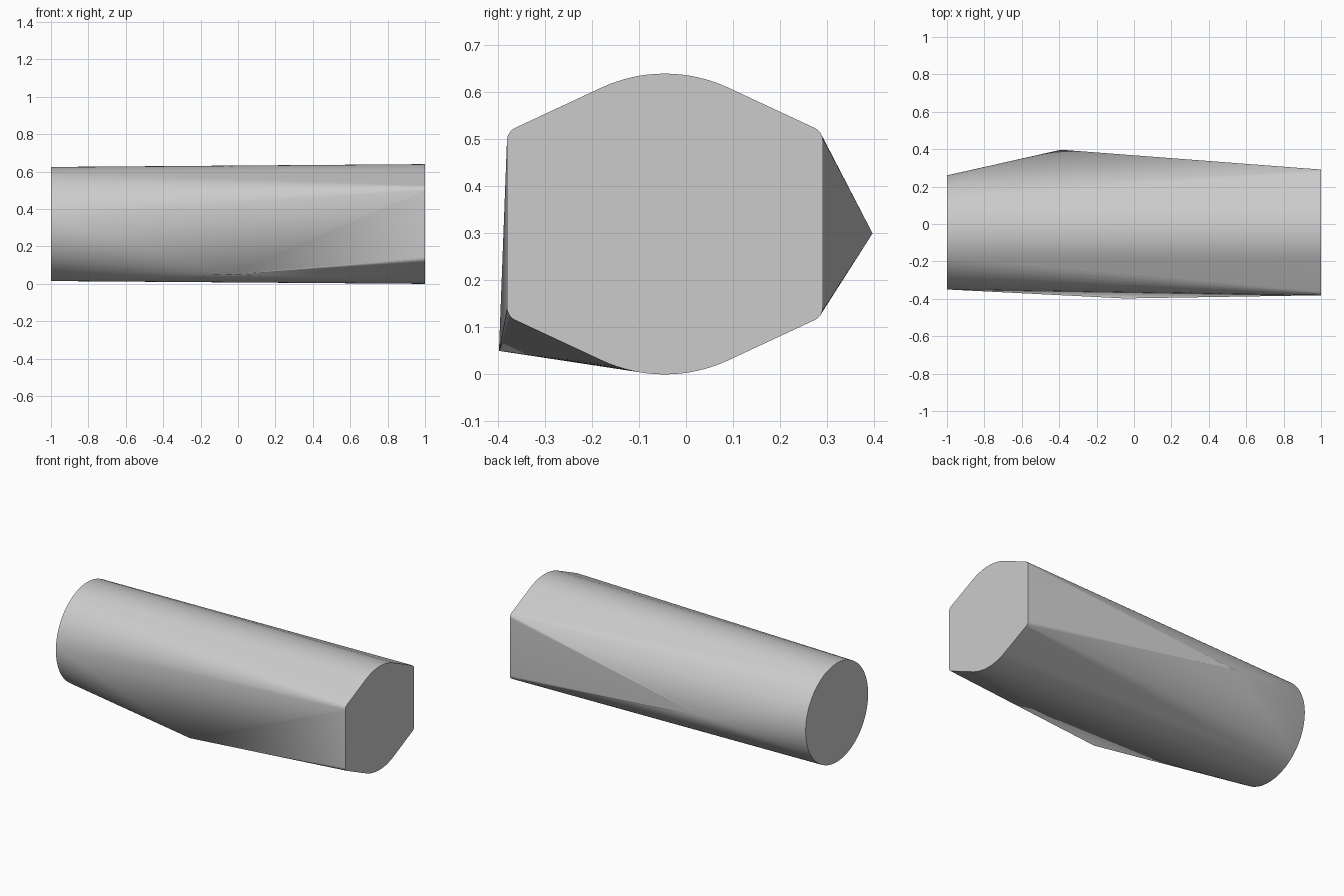
import bpy
import bmesh
from math import sin, cos, pi, radians

cube = bpy.data.objects.get("Cube")
if cube:
    bpy.data.objects.remove(cube, do_unlink=True)

CY, CZ = -0.045, 0.32      # long axis of the body


def arc(cy, cz, r, a0, a1, n):
    """Points on an arc, angles in degrees from +y toward +z."""
    angles = [radians(a0 + (a1 - a0) * i / n) for i in range(n + 1)]
    return [(cy + r * cos(a), cz + r * sin(a)) for a in angles]


def flat_sided_profile(radius=0.32, half_width=0.336, slope=65, fillet=0.03):
    """Round top and bottom, sloping shoulders, filleted upright sides."""
    a = radians(slope)
    fy = half_width - fillet
    fz = (radius - fillet - fy * cos(a)) / sin(a)
    quarter = arc(fy, fz, fillet, 0, slope, 10) + arc(0, 0, radius, slope, 90, 8)
    return [(sy * y, sz * z) for sy in (1, -1) for sz in (1, -1) for y, z in quarter]


# Body: round end, flat-sided end and two outer corners in one convex skin
round_end = [(-1, y + CY, z + CZ) for y, z in arc(0, 0, 0.305, 0, 356.25, 95)]
flat_end = [(1, y + CY, z + CZ) for y, z in flat_sided_profile()]
back_corner = (-0.39, 0.397, 0.30)
front_corner = (-0.05, -0.398, 0.05)

bm = bmesh.new()
for p in round_end + flat_end + [back_corner, front_corner]:
    bm.verts.new(p)
bmesh.ops.remove_doubles(bm, verts=bm.verts, dist=0.0005)
hull = bmesh.ops.convex_hull(bm, input=bm.verts)
loose = [v for v in bm.verts if not v.link_faces]
bmesh.ops.delete(bm, geom=loose, context='VERTS')

# Merge each end cap into one flat face
for side in (-1, 1):
    cap = [f for f in bm.faces if all(abs(v.co.x - side) < 1e-4 for v in f.verts)]
    bmesh.ops.dissolve_faces(bm, faces=cap)
bmesh.ops.recalc_face_normals(bm, faces=bm.faces)

mesh = bpy.data.meshes.new("tapered_body")
bm.to_mesh(mesh)
bm.free()
body = bpy.data.objects.new("tapered_body", mesh)
bpy.context.collection.objects.link(body)

# Plain grey finish
grey = bpy.data.materials.new("plain_grey")
grey.use_nodes = True
colour = (0.6, 0.6, 0.6, 1)
grey.diffuse_color = colour
grey.node_tree.nodes["Principled BSDF"].inputs["Base Color"].default_value = colour
mesh.materials.append(grey)

# Smooth the curved skin, keep facet edges crisp
bpy.context.view_layer.objects.active = body
body.select_set(True)
bpy.ops.object.shade_smooth_by_angle(angle=radians(5))
